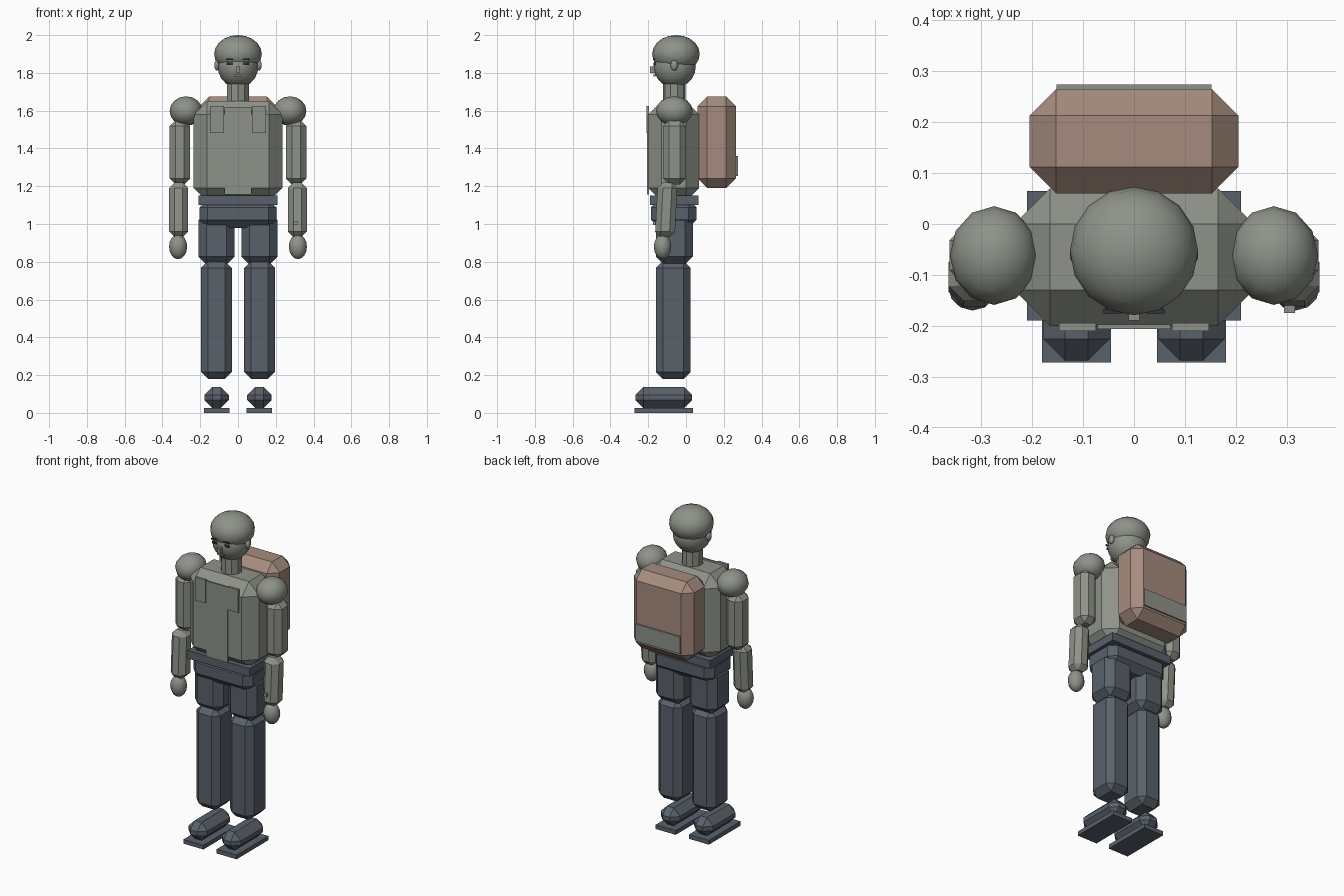
import bpy, bmesh, math
from mathutils import Matrix, Vector

cube = bpy.data.objects.get("Cube")
if cube:
    bpy.data.objects.remove(cube, do_unlink=True)


def material(name, r, g, b):
    m = bpy.data.materials.new(name)
    m.use_nodes = True
    m.diffuse_color = (r, g, b, 1)
    m.node_tree.nodes["Principled BSDF"].inputs["Base Color"].default_value = (r, g, b, 1)
    return m


GREY = material("grey_green", 0.27, 0.29, 0.25)
BLUE = material("slate_blue", 0.10, 0.12, 0.145)
TAN = material("dusty_tan", 0.38, 0.26, 0.21)
DARK = material("dark_feature", 0.03, 0.035, 0.045)
LIP = material("lip_red", 0.40, 0.20, 0.15)


def finish(bm, name, mat, smooth=False):
    mesh = bpy.data.meshes.new(name)
    bm.to_mesh(mesh)
    bm.free()
    mesh.materials.append(mat)
    for p in mesh.polygons:
        p.use_smooth = smooth
    ob = bpy.data.objects.new(name, mesh)
    bpy.context.collection.objects.link(ob)
    return ob


def box(name, mat, x, y, z, bevel=0, lean=0):
    """Chamfered box spanning the (low, high) pairs x, y, z; lean shifts its foot forward."""
    spans = (x, y, z)
    centre = Vector([(a + b) / 2 for a, b in spans])
    size = Vector([b - a for a, b in spans])
    bm = bmesh.new()
    bmesh.ops.create_cube(bm, size=1, matrix=Matrix.Translation(centre) @ Matrix.Diagonal(size.to_4d()))
    if bevel:
        bmesh.ops.bevel(bm, geom=bm.edges[:], offset=bevel, segments=1, affect='EDGES', profile=0.5)
    for v in bm.verts:
        v.co.y += lean * (v.co.z - centre.z) / size.z
    return finish(bm, name, mat)


def ball(name, mat, centre, radii, seg=16, rings=10):
    bm = bmesh.new()
    bmesh.ops.create_uvsphere(
        bm, u_segments=seg, v_segments=rings, radius=1,
        matrix=Matrix.Translation(centre) @ Matrix.Diagonal((*radii, 1)))
    return finish(bm, name, mat, True)


# Torso, belt and hips
box("torso", GREY, (-0.235, 0.235), (-0.2, 0.07), (1.12, 1.65), 0.07)
box("front_panel", GREY, (-0.072, 0.072), (-0.206, -0.197), (1.155, 1.62))
box("belt", BLUE, (-0.21, 0.21), (-0.19, 0.065), (1.1, 1.15))
box("hips", BLUE, (-0.203, 0.203), (-0.185, 0.055), (0.98, 1.13), 0.042)

# Backpack with a rear strip
box("backpack", TAN, (-0.205, 0.205), (0.06, 0.265), (1.19, 1.675), 0.052)
box("backpack_strip", GREY, (-0.152, 0.152), (0.262, 0.274), (1.255, 1.36))

# Neck and head
bm = bmesh.new()
bmesh.ops.create_cone(bm, cap_ends=True, segments=10, radius1=0.06, radius2=0.06, depth=0.16,
                      matrix=Matrix.Translation((0, -0.063, 1.69)))
finish(bm, "neck", GREY)
ball("cranium", GREY, (0, -0.053, 1.9), (0.126, 0.126, 0.1))
ball("face", GREY, (0, -0.06, 1.835), (0.108, 0.112, 0.113))
box("nose", GREY, (-0.011, 0.011), (-0.19, -0.16), (1.8, 1.835))
box("mouth", LIP, (-0.022, 0.022), (-0.171, -0.162), (1.782, 1.792))

# Paired parts, right and left
for side, s in (("right", -1), ("left", 1)):
    def span(centre, half):
        return (s * centre - half, s * centre + half)

    # Face details
    ball(side + "_ear", GREY, (s * 0.112, -0.062, 1.84), (0.014, 0.02, 0.028), 10, 6)
    box(side + "_eye", DARK, span(0.042, 0.015), (-0.171, -0.162), (1.842, 1.854))
    box(side + "_brow", DARK, span(0.042, 0.018), (-0.176, -0.167), (1.868, 1.875))

    # Chest strap
    box(side + "_chest_strap", GREY, span(0.111, 0.036), (-0.21, -0.195), (1.483, 1.625))

    # Arm
    ball(side + "_shoulder", GREY, (s * 0.275, -0.062, 1.598), (0.087, 0.097, 0.078), 12, 8)
    box(side + "_upper_arm", GREY, span(0.308, 0.055), (-0.122, 0.0), (1.21, 1.55), 0.032)
    box(side + "_forearm", GREY, span(0.314, 0.05), (-0.157, -0.052), (0.93, 1.22), 0.029, 0.015)
    ball(side + "_hand", GREY, (s * 0.317, -0.124, 0.88), (0.048, 0.046, 0.066), 12, 8)

    # Leg
    box(side + "_thigh", BLUE, span(0.114, 0.096), (-0.158, 0.036), (0.785, 1.06), 0.042)
    box(side + "_shin", BLUE, span(0.114, 0.081), (-0.16, 0.025), (0.18, 0.805), 0.037)
    box(side + "_shoe", BLUE, span(0.113, 0.065), (-0.268, 0.033), (0.026, 0.137), 0.042)
    box(side + "_sole", BLUE, span(0.113, 0.068), (-0.272, 0.036), (0, 0.026))

# Small forearm device
box("wrist_device", GREY, (0.295, 0.316), (-0.175, -0.15), (0.995, 1.015))
